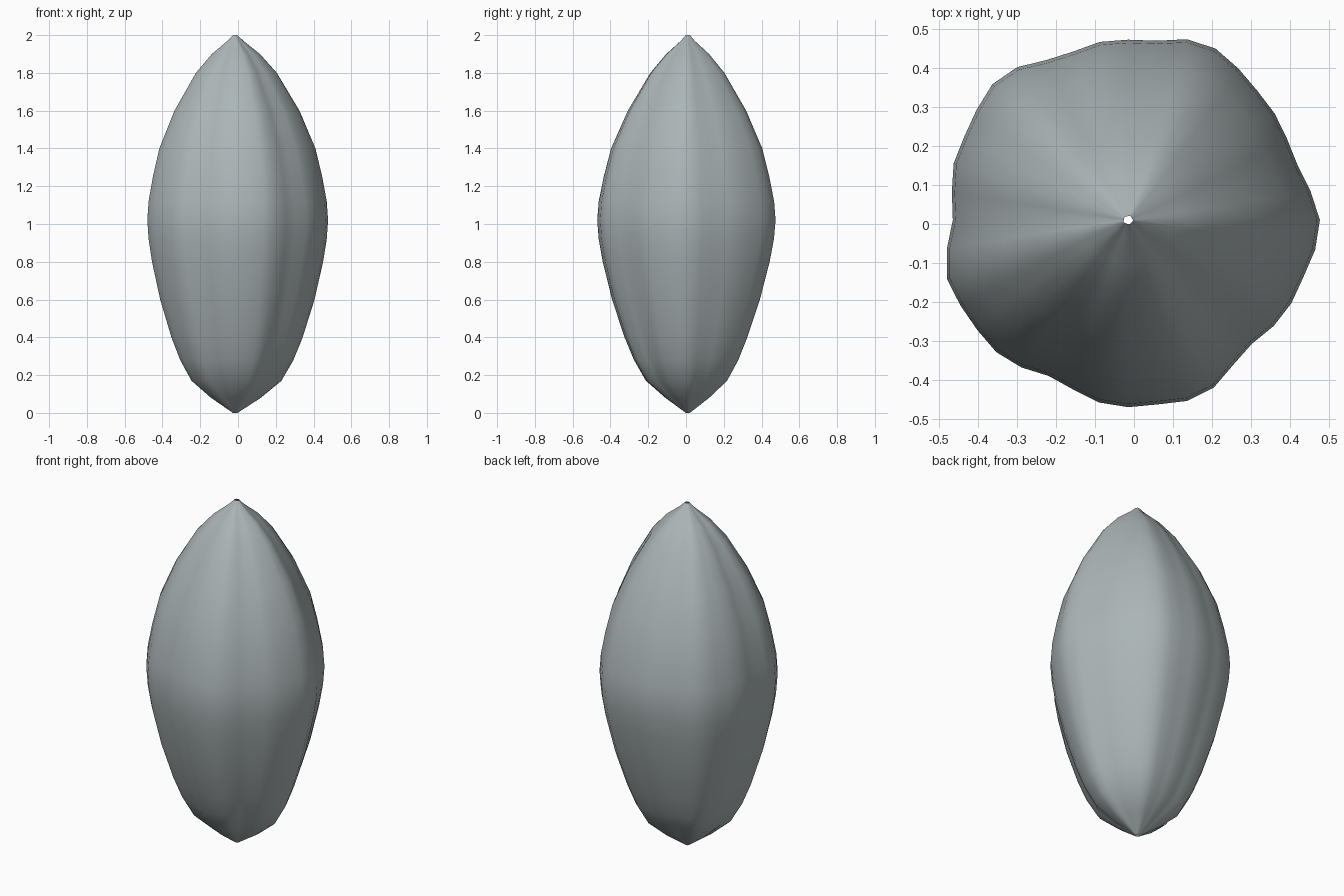
import bpy
import bmesh
from math import cos, sin, tau

cube = bpy.data.objects.get("Cube")
if cube:
    bpy.data.objects.remove(cube, do_unlink=True)

# Off-centre axis of the pod, and its plan outline (radius in thousandths)
AXIS_X, AXIS_Y = -0.015, 0.01
OUTLINE = [492, 474, 457, 458, 465, 469, 481, 494, 488, 466,
           463, 463, 455, 461, 485, 493, 481, 472, 471, 458,
           450, 471, 489, 483, 479, 479, 467, 449, 457, 474,
           480, 479, 488, 483, 459, 449, 462, 470, 473, 486]
MEAN = sum(OUTLINE) / len(OUTLINE) / 1000

# Height and relative width of each ring, from the bottom tip to the top tip
PROFILE = [(0, .025), (.08, .27), (.17, .49), (.28, .62), (.4, .72),
           (.6, .85), (.8, .945), (.92, .985), (1.02, 1), (1.12, .985),
           (1.25, .935), (1.4, .86), (1.6, .685), (1.8, .44),
           (1.9, .26), (1.97, .085), (2, .025)]


def ring_point(index, height, width):
    """Point on the lobed wall; the lobes deepen towards both tips."""
    angle = tau * index / len(OUTLINE)
    taper = 1 - width
    lobe = (OUTLINE[index] / 1000 / MEAN - 1) * (1 + 0.8 * taper)
    radius = MEAN * width * (1 + lobe)
    pinch = 1 - 0.12 * taper
    if height < 1 and sin(angle) > 0:
        pinch -= 0.16 * taper * width * sin(angle)
    return (AXIS_X + radius * cos(angle),
            AXIS_Y + radius * sin(angle) * pinch, height)


# Pod wall: rings bridged with quads, with a pinhole left open at each tip
bm = bmesh.new()
rings = [[bm.verts.new(ring_point(i, z, w)) for i in range(len(OUTLINE))]
         for z, w in PROFILE]
for low, high in zip(rings, rings[1:]):
    for i in range(len(low)):
        j = (i + 1) % len(low)
        bm.faces.new((low[i], low[j], high[j], high[i])).smooth = True

mesh = bpy.data.meshes.new("lobed_pod")
bm.to_mesh(mesh)
bm.free()

# Blue-grey skin
skin = bpy.data.materials.new("blue_grey")
skin.use_nodes = True
colour = (0.41, 0.46, 0.47, 1)
skin.diffuse_color = colour
skin.node_tree.nodes["Principled BSDF"].inputs["Base Color"].default_value = colour
mesh.materials.append(skin)

pod = bpy.data.objects.new("lobed_pod", mesh)
bpy.context.collection.objects.link(pod)
